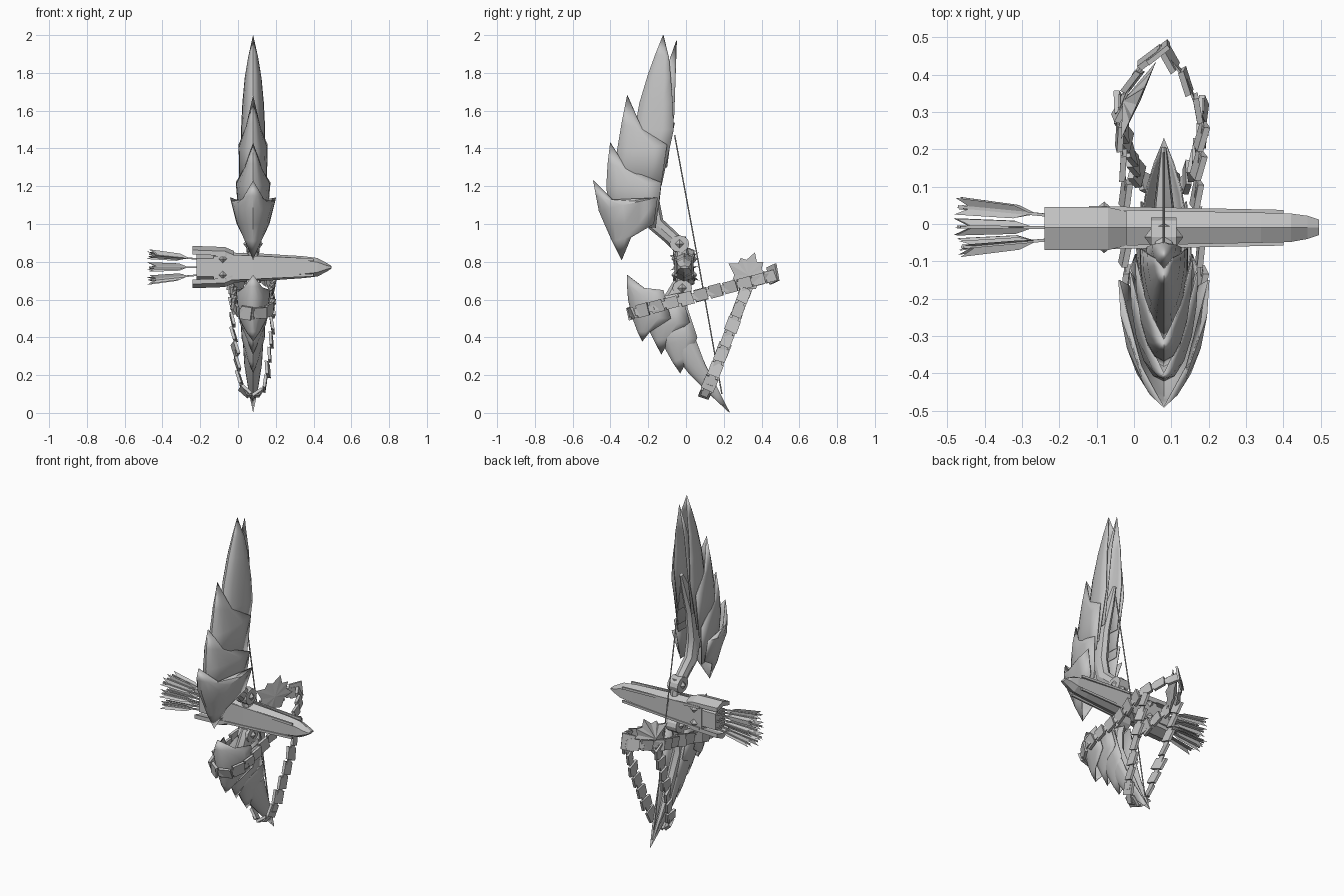
import bpy, bmesh, math, random
from mathutils import Vector, Matrix

if "Cube" in bpy.data.objects:
    bpy.data.objects.remove(bpy.data.objects["Cube"])

random.seed(4)
CX = 0.08  # plane of the bow
grey = bpy.data.materials.new("plain_grey")
grey.diffuse_color = (0.55, 0.55, 0.55, 1)
grey.use_nodes = True
grey.node_tree.nodes["Principled BSDF"].inputs["Base Color"].default_value = grey.diffuse_color


def finish(name, bm, smooth=False, fix=True):
    bmesh.ops.remove_doubles(bm, verts=bm.verts, dist=0.0003)
    if fix:
        bmesh.ops.recalc_face_normals(bm, faces=bm.faces)
    me = bpy.data.meshes.new(name)
    bm.to_mesh(me)
    bm.free()
    me.materials.append(grey)
    if smooth:
        for p in me.polygons:
            p.use_smooth = True
        me.set_sharp_from_angle(angle=math.radians(35))
    ob = bpy.data.objects.new(name, me)
    bpy.context.collection.objects.link(ob)
    return ob


def loft(bm, rings, closed=True, caps=True):
    vs = [[bm.verts.new(p) for p in r] for r in rings]
    n = len(vs[0])
    for a, b in zip(vs, vs[1:]):
        for i in range(n if closed else n - 1):
            j = (i + 1) % n
            bm.faces.new((a[i], a[j], b[j], b[i]))
    if caps and closed:
        bm.faces.new(vs[0])
        bm.faces.new(vs[-1])


def box(bm, c, ax, ay, az):
    """Box from a centre and three half-extent vectors."""
    rings = [[c + ax * s + ay * u + az * v for u, v in ((-1, -1), (1, -1), (1, 1), (-1, 1))]
             for s in (-1, 1)]
    loft(bm, rings)


def feather(name, stations, seg=10):
    """Curled scale: stations hold front (y, z), back (y, z), half width."""
    bm = bmesh.new()
    rings = []
    for fy, fz, by, bz, w in stations:
        ring = []
        for i in range(seg + 1):
            a = math.pi * (i / seg - 0.5)
            s = 1 - math.cos(a)
            ring.append((CX + w * math.sin(a), fy + (by - fy) * s, fz + (bz - fz) * s))
        rings.append(ring)
    loft(bm, rings, closed=False)
    ob = finish(name, bm, True)
    m = ob.modifiers.new("thickness", "SOLIDIFY")
    m.thickness, m.offset = 0.004, 0


# upper limb scales, lowest first
feather("upper_guard_scale", [(-.34, .81, -.34, .81, 0), (-.39, .91, -.29, .93, .05),
        (-.43, 1.0, -.17, 1.0, .085), (-.46, 1.07, -.15, 1.14, .12),
        (-.475, 1.15, -.38, 1.12, .06), (-.49, 1.23, -.49, 1.23, 0)])
feather("upper_scale_low", [(-.40, 1.0, -.16, .98, .07), (-.42, 1.2, -.13, 1.22, .09),
        (-.413, 1.32, -.31, 1.29, .045), (-.40, 1.43, -.40, 1.43, 0)])
feather("upper_scale_mid", [(-.38, 1.15, -.14, 1.15, .07), (-.365, 1.38, -.10, 1.42, .075),
        (-.34, 1.53, -.23, 1.50, .04), (-.31, 1.68, -.31, 1.68, 0)])
feather("upper_main_feather", [(-.35, 1.2, -.13, 1.2, .062), (-.27, 1.5, -.065, 1.5, .062),
        (-.245, 1.64, -.07, 1.64, .055), (-.20, 1.79, -.08, 1.77, .043),
        (-.16, 1.9, -.09, 1.88, .025), (-.12, 2.0, -.12, 2.0, 0)])
feather("upper_inner_feather", [(-.26, 1.3, -.10, 1.3, .045), (-.18, 1.6, -.062, 1.58, .045),
        (-.11, 1.8, -.055, 1.78, .03), (-.05, 1.97, -.05, 1.97, 0)])
# lower limb scales
feather("lower_guard_scale", [(-.31, .73, -.31, .73, 0), (-.31, .67, -.22, .66, .05),
        (-.305, .60, -.12, .65, .09), (-.285, .51, -.08, .5, .075),
        (-.255, .43, -.19, .43, .035), (-.23, .38, -.23, .38, 0)])
feather("lower_scale_high", [(-.23, .58, -.02, .62, .075), (-.20, .45, .02, .48, .07),
        (-.165, .38, -.08, .40, .035), (-.13, .31, -.13, .31, 0)])
feather("lower_scale_mid", [(-.19, .52, 0, .58, .065), (-.12, .36, .06, .40, .06),
        (-.07, .27, .02, .30, .032), (-.03, .21, -.03, .21, 0)])
feather("lower_main_feather", [(-.21, .6, -.01, .64, .06), (-.1, .36, .04, .42, .055),
        (.02, .205, .10, .26, .045), (.12, .105, .165, .135, .025), (.23, .003, .23, .003, 0)])


# limb cores behind the scales
def core(name, pts):
    bm = bmesh.new()
    rings = []
    for i, (y, z, h, w) in enumerate(pts):
        a, b = pts[max(i - 1, 0)], pts[min(i + 1, len(pts) - 1)]
        t = Vector((0, b[0] - a[0], b[1] - a[1])).normalized()
        n = Vector((0, -t.z, t.y))
        c = Vector((CX, y, z))
        rings.append([c + Vector((w * math.cos(k * math.pi / 4), 0, 0)) + n * h * math.sin(k * math.pi / 4)
                      for k in range(8)])
    loft(bm, rings)
    finish(name, bm, True)


core("upper_core", [(-.02, .87, .04, .03), (-.08, .93, .04, .032), (-.16, 1.0, .045, .035),
     (-.19, 1.12, .05, .035), (-.165, 1.3, .045, .03), (-.11, 1.44, .03, .022), (-.07, 1.54, .012, .01)])
core("lower_core", [(-.02, .68, .05, .03), (-.06, .6, .06, .035), (-.06, .48, .06, .035),
     (.02, .32, .05, .03), (.12, .16, .025, .018), (.2, .04, .008, .008)])
core("grip", [(-.03, .93, .03, .03), (-.02, .84, .035, .03), (-.02, .72, .035, .03), (-.02, .63, .03, .03)])
core("bowstring", [(-.06, 1.47, .0035, .0035), (.065, .8, .0035, .0035), (.19, .1, .0035, .0035)])

# round joint tabs with diamond studs
for part, y, z in (("upper", -.035, .895), ("lower", -.02, .66)):
    bm = bmesh.new()
    loft(bm, [[(CX + s * .034, y + .052 * math.cos(k * math.pi / 6), z + .045 * math.sin(k * math.pi / 6))
               for k in range(12)] for s in (-1, 1)])
    for s in (-1, 1):
        bmesh.ops.create_cone(bm, segments=4, radius1=.024, radius2=0, depth=.018, cap_ends=True,
                              matrix=Matrix.Translation((CX + s * .043, y, z)) @ Matrix.Rotation(s * math.pi / 2, 4, 'Y'))
    finish(part + "_joint", bm)


# quiver lying across the bow
def section(x, zt, zb, yf, yb, c=.022):
    ym = -.01
    return [(x, ym, zt), (x, yf, zt - c), (x, yf, zb + c), (x, ym, zb), (x, yb, zb + c), (x, yb, zt - c)]


bm = bmesh.new()
loft(bm, [section(x, *s) for x, s in (
    (-.13, (.85, .685, -.060, .040)), (.08, (.846, .695, -.060, .040)), (.34, (.83, .713, -.052, .030)),
    (.42, (.82, .722, -.048, .028)), (.465, (.796, .745, -.04, .022, .014)), (.495, (.778, .764, -.03, .012, .004)))])
finish("quiver_body", bm)
bm = bmesh.new()
loft(bm, [section(x, .84, .70, -.056, .035) for x in (-.22, -.1)])
finish("quiver_mouth", bm)
# raised rim on the front and back of the quiver
bm = bmesh.new()
for y0, y1 in ((-.062, -.054), (.042, .034)):
    for s in (-1, 1):
        zs = [.77 + s * d for d in (.062, .045)]
        box(bm, Vector((.14, (y0 + y1) / 2, .77 + s * .052)), Vector((.26, -(y0 + .01) * .1, -s * .012)),
            Vector((0, .005, 0)), Vector((0, 0, .007)))
finish("quiver_rims", bm)
# peaked plates above and below the mouth
bm = bmesh.new()
for s in (-1, 1):
    rings = []
    for x, h, k in ((-.24, .112, 1), (-.07, .106, 1), (-.02, .085, .8)):
        z = .772
        rings.append([(x, -.01, z + s * h), (x, -.01 - .06 * k, z + s * (h - .022)), (x, -.01 - .06 * k, z + s * (h - .046)),
                      (x, -.01, z + s * (h - .03)), (x, -.01 + .055 * k, z + s * (h - .046)), (x, -.01 + .055 * k, z + s * (h - .022))])
    loft(bm, rings)
finish("quiver_mouth_plates", bm)
bm = bmesh.new()
for z in (.73, .815):
    for y, s in ((-.068, 1), (.05, -1)):
        bmesh.ops.create_cone(bm, segments=4, radius1=.024, radius2=0, depth=.02, cap_ends=True,
                              matrix=Matrix.Translation((-.08, y, z)) @ Matrix.Rotation(s * math.pi / 2, 4, 'X'))
finish("quiver_studs", bm)

# arrows with three vanes each
bm = bmesh.new()
for row in range(3):
    for col in range(3):
        y, z = (row - 1) * .032, (col - 1) * .045
        a = Vector((-.15, -.01 + y * .8, .772 + z * .8))
        b = Vector((-.455 - .02 * random.random(), -.008 + y * 1.7, .772 + z * 1.5))
        d = (b - a).normalized()
        u = d.cross(Vector((0, 0, 1))).normalized()
        v = d.cross(u)
        box(bm, (a + b) / 2, (b - a) / 2, u * .004, v * .004)
        turn = random.random() * 2
        for k in range(3):
            ang = turn + k * math.tau / 3
            o = u * math.cos(ang) + v * math.sin(ang)
            pts = [b - d * .2, b - d * .15 + o * .02, b + d * .01 + o * .026, b - d * .03 + o * .003]
            bm.faces.new([bm.verts.new(p) for p in pts])
finish("arrows", bm, fix=False)


# plated straps
def strap(name, pts, n, closed, plate=.082, width=.034):
    pts = [Vector(p) for p in pts]
    if closed:
        pts.append(pts[0])
    n = Vector(n).normalized()
    bm = bmesh.new()
    total = sum((b - a).length for a, b in zip(pts, pts[1:]))
    count = round(total / plate)

    def at(s):
        for a, b in zip(pts, pts[1:]):
            l = (b - a).length
            if s <= l:
                return a.lerp(b, s / l)
            s -= l
        return pts[-1].copy()
    for a, b in zip(pts, pts[1:]):          # leather strip
        d = (b - a) / 2
        box(bm, (a + b) / 2, d, n * width * .55, d.cross(n).normalized() * .003)
    for i in range(count):                  # metal plates
        p, q = at((i + .08) * total / count), at((i + .92) * total / count)
        d = (q - p).normalized()
        o = d.cross(n).normalized()
        w = (n + o * random.uniform(-.25, .25)).normalized()
        w = (w + d * random.uniform(-.12, .12)) * width * random.uniform(.85, 1.05)
        box(bm, (p + q) / 2, (q - p) / 2 + o * .006, w, o * .008)
    finish(name, bm)


def level(x, y):
    return (x, y, .525 + (y + .30) * .265)


strap("belt_loop", [level(*p) for p in ((.08, -.30), (.15, -.27), (.185, -.17), (.165, .08), (.185, .27),
      (.14, .39), (.07, .475), (.0, .40), (-.045, .29), (-.02, .08), (-.025, -.17), (.01, -.27))],
      (0, -.26, .97), True)
strap("hanging_strap", [(-.04, .33, .69), (-.025, .23, .42), (.012, .125, .15), (.05, .095, .09),
      (.11, .095, .09), (.148, .125, .15), (.18, .23, .42), (.185, .32, .66)], (0, .93, -.37), False)

# loose belt end at the back
bm = bmesh.new()
box(bm, Vector((.065, .46, .735)), Vector((.028, .022, .01)), Vector((0, -.008, .045)), Vector((-.004, .005, 0)))
finish("belt_end", bm)

# spiky domed buckle on the left of the belt
bm = bmesh.new()
outline = [(.225, .79), (.275, .79), (.29, .82), (.32, .81), (.365, .85), (.375, .80), (.41, .80), (.40, .76),
           (.435, .73), (.39, .71), (.37, .655), (.335, .66), (.29, .60), (.285, .67), (.235, .67), (.255, .73)]
for side in (-.035, .012):
    centre = bm.verts.new((.005 + side, .33, .73))
    rim = [bm.verts.new((.012 + (y - .33) * .45, y, z)) for y, z in outline]
    for i in range(len(rim)):
        bm.faces.new((rim[i], rim[(i + 1) % len(rim)], centre))
finish("belt_buckle", bm)
